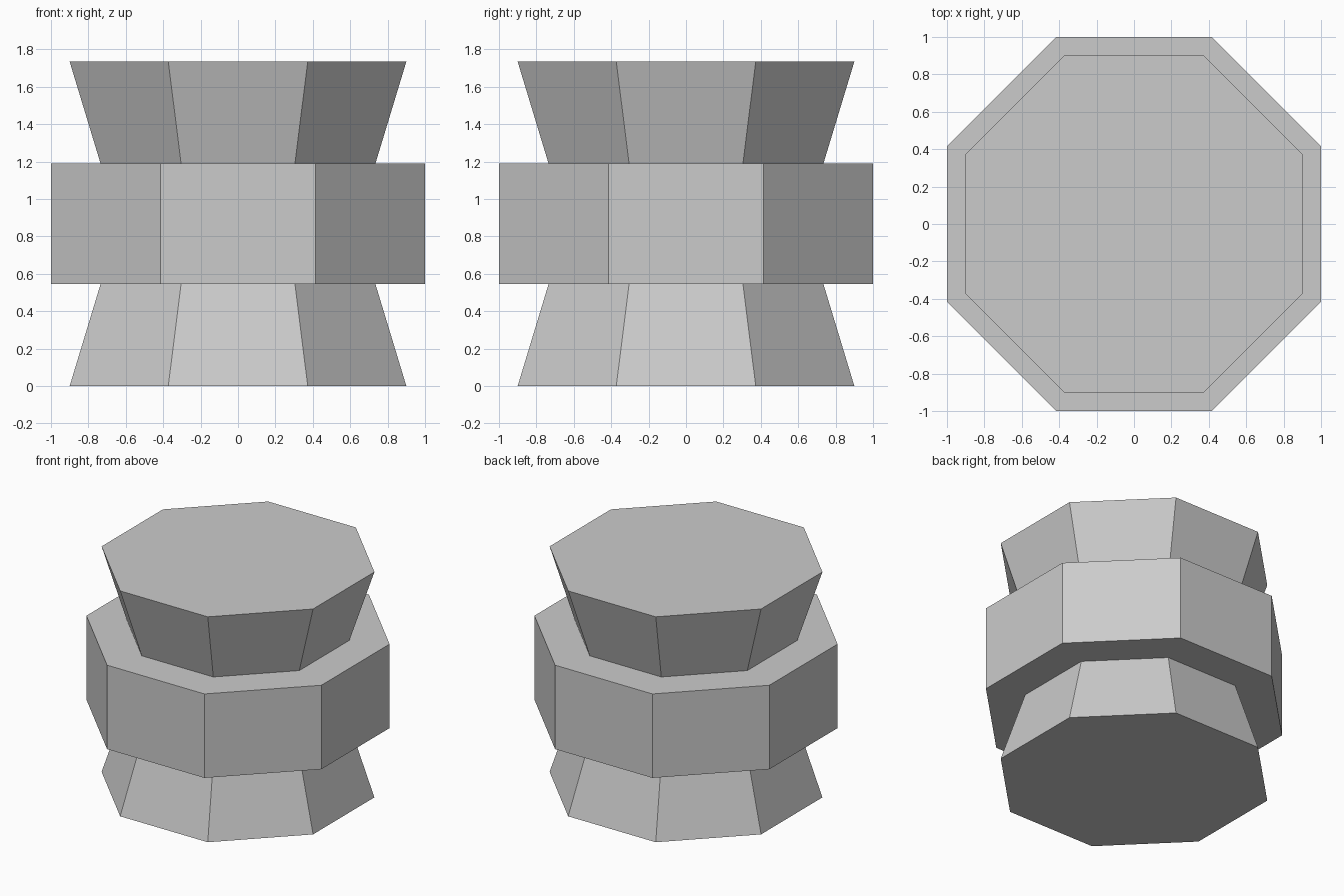
import bpy
import math

cube = bpy.data.objects.get("Cube")
if cube:
    bpy.data.objects.remove(cube, do_unlink=True)

# Single plain grey material
grey = bpy.data.materials.new("light grey")
grey.use_nodes = True
colour = (0.6, 0.6, 0.6, 1)
grey.diffuse_color = colour
grey.node_tree.nodes["Principled BSDF"].inputs["Base Color"].default_value = colour

SIDES = 8
TO_CORNER = 1 / math.cos(math.pi / SIDES)


def octagon_block(name, bottom, top, z_low, z_high):
    """Eight-sided block; bottom and top are centre-to-flat distances."""
    bpy.ops.mesh.primitive_cone_add(
        vertices=SIDES, radius1=bottom * TO_CORNER, radius2=top * TO_CORNER,
        depth=z_high - z_low, location=(0, 0, (z_low + z_high) / 2),
        rotation=(0, 0, math.pi / SIDES))
    block = bpy.context.object
    block.name = name
    block.data.materials.append(grey)
    return block


HEIGHT, BAND_LOW, BAND_HIGH = 1.734, 0.544, 1.19
RIM, WAIST = 0.9, 0.735

# Flared foot, wide middle band and mirrored flared head
octagon_block("flared_base", RIM, WAIST, 0, BAND_LOW)
octagon_block("middle_band", 1, 1, BAND_LOW, BAND_HIGH)
octagon_block("flared_top", WAIST, RIM, BAND_HIGH, HEIGHT)
